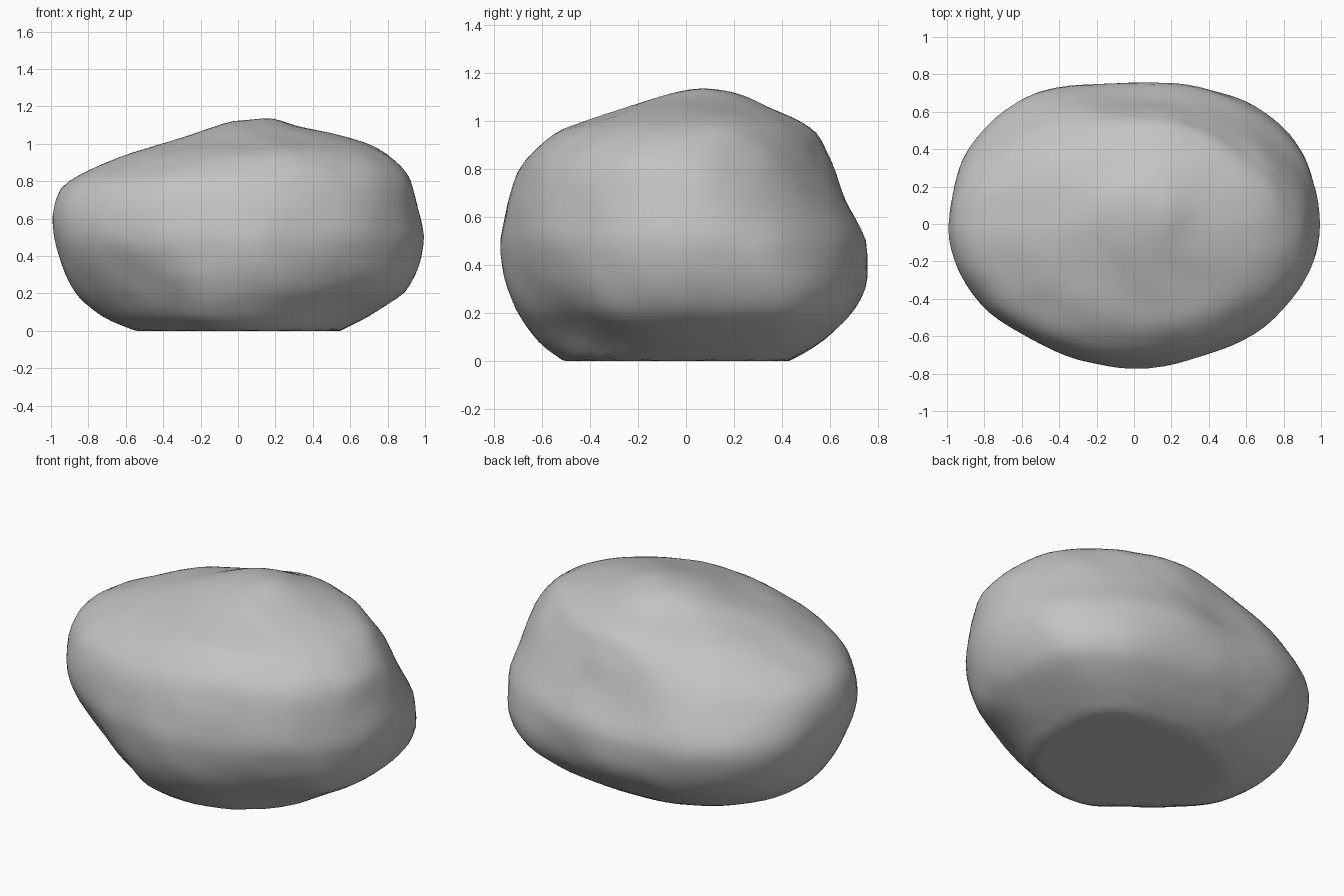
import bpy, bmesh, math
from mathutils import Vector, noise

cube = bpy.data.objects.get("Cube")
if cube:
    bpy.data.objects.remove(cube, do_unlink=True)

# Boulder outline by height: z, x min, x max, y min, y max
LEVELS = [
    (0, 0, 0, 0, 0),
    (0, -.55, .55, -.51, .43),
    (.07, -.73, .68, -.6, .56),
    (.2, -.87, .9, -.69, .7),
    (.32, -.93, .965, -.745, .755),
    (.5, -.99, 1, -.775, .77),
    (.62, -1, .97, -.755, .71),
    (.76, -.96, .94, -.715, .645),
    (.82, -.89, .92, -.685, .615),
    (.88, -.75, .87, -.63, .585),
    (.95, -.6, .8, -.54, .55),
    (1, -.42, .71, -.41, .47),
    (1.04, -.28, .57, -.3, .38),
    (1.08, -.18, .38, -.2, .3),
    (1.12, -.04, .25, -.06, .21),
    (1.14, .12, .16, .05, .08),
]

# Squareness of each corner (left side, back side) at the foot, waist and top
CORNERS = {
    (True, True): (4, 2.25, 1.8),
    (True, False): (2, 1.95, 2.1),
    (False, True): (2.1, 2.45, 1.9),
    (False, False): (1.25, 2, 1.7),
}
WAIST = .45

# Broad hollows and swellings: centre, radius, amount along the outward direction
DENTS = [
    (Vector((-.6, -.55, .3)), .22, -.035),
    (Vector((.5, -.62, .1)), .25, -.04),
    (Vector((0, -.66, .2)), .2, .02),
    (Vector((-.05, .68, .6)), .16, -.035),
    (Vector((-.45, .64, .65)), .22, .015),
]


def half_size(level):
    return (level[2] - level[1] + level[4] - level[3]) / 4


# Distance travelled along the outline, so vertices spread evenly
travel = [0]
for a, b in zip(LEVELS, LEVELS[1:]):
    travel.append(travel[-1] + math.hypot(b[0] - a[0], half_size(b) - half_size(a)))


def level_at(t):
    d = t * travel[-1]
    for i in range(len(LEVELS) - 1):
        if d <= travel[i + 1] or i == len(LEVELS) - 2:
            f = min(1, (d - travel[i]) / (travel[i + 1] - travel[i]))
            return [p + (q - p) * f for p, q in zip(LEVELS[i], LEVELS[i + 1])]


def squareness(c, s, z):
    foot, waist, top = CORNERS[c > 0, s > 0]
    if z < WAIST:
        power = foot + (waist - foot) * (z / WAIST) ** .6
    else:
        power = waist + (top - waist) * min(1, (z - WAIST) / WAIST)
    return 2 + (power - 2) * min(1, abs(2 * c * s) * 1.3)


def shape_point(n):
    z, x0, x1, y0, y1 = level_at(math.acos(max(-1, min(1, -n.z))) / math.pi)
    angle = math.atan2(n.y, n.x)
    c, s = math.cos(angle), math.sin(angle)
    power = squareness(c, s, z)
    r = (abs(c) ** power + abs(s) ** power) ** (-1 / power)
    p = Vector(((x0 + x1) / 2 + r * c * (x1 - x0) / 2,
                (y0 + y1) / 2 + r * s * (y1 - y0) / 2, z))
    if z > 0:
        out = (p - Vector((0, 0, .5))).normalized()
        push = sum(k * math.exp(-((p - q).length / w) ** 2) for q, w, k in DENTS)
        push += .01 * noise.noise(p * 3.2) + .012 * noise.noise(p * 8)
        p += out * push * min(1, z / .08)
        p.z = max(p.z, 0)
    return p


# Boulder
bm = bmesh.new()
bmesh.ops.create_icosphere(bm, subdivisions=5, radius=1)
for v in bm.verts:
    v.co = shape_point(v.co.normalized())
# Soften the body, leaving the flat foot alone
body = [v for v in bm.verts if v.co.z > .03]
for _ in range(2):
    bmesh.ops.smooth_vert(bm, verts=body, factor=.5,
                          use_axis_x=True, use_axis_y=True, use_axis_z=True)
bmesh.ops.recalc_face_normals(bm, faces=bm.faces)
mesh = bpy.data.meshes.new("boulder")
bm.to_mesh(mesh)
bm.free()
boulder = bpy.data.objects.new("boulder", mesh)
bpy.context.collection.objects.link(boulder)

# Stone colour
stone = bpy.data.materials.new("grey stone")
stone.use_nodes = True
colour = (.55, .55, .55, 1)
stone.diffuse_color = colour
stone.node_tree.nodes["Principled BSDF"].inputs["Base Color"].default_value = colour
mesh.materials.append(stone)

bpy.ops.object.select_all(action="DESELECT")
boulder.select_set(True)
bpy.context.view_layer.objects.active = boulder
bpy.ops.object.shade_smooth_by_angle(angle=math.radians(40))
